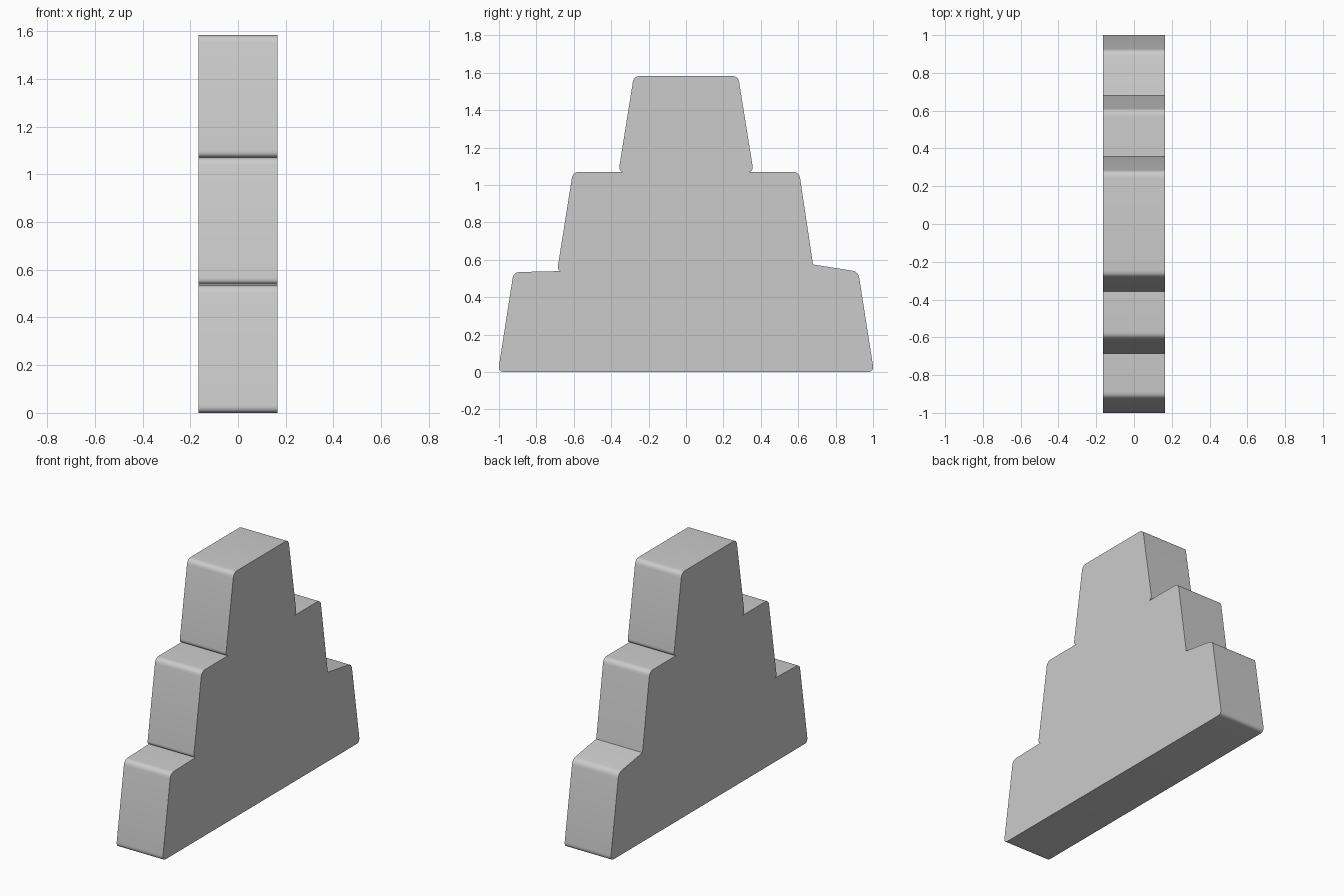
import bpy, bmesh, math
from mathutils import Vector

if "Cube" in bpy.data.objects:
    bpy.data.objects.remove(bpy.data.objects["Cube"])

HALF_WIDTH = 0.165

# Half profile as (y, z, corner rounding), bottom to top
lower = [(1.005, 0, 0.035), (0.921, 0.537, 0.034)]
upper = [(0.605, 1.07, 0.034), (0.325, 1.07, 0), (0.361, 1.07, 0.032),
         (0.279, 1.583, 0.034)]
step_back = [(0.679, 0.575, 0)]                     # sloped step, no undercut
step_front = [(0.66, 0.54, 0), (0.689, 0.54, 0.028)]  # flat step with undercut

back = lower + step_back + upper
front = [(-y, z, r) for y, z, r in lower[:1] + [(0.922, 0.534, 0.034)] + step_front + upper]
corners = back + front[::-1]


def rounded(points, steps=6):
    """Replace each rounded corner with a short smooth curve."""
    out = []
    for i, (y, z, r) in enumerate(points):
        p = Vector((y, z))
        if r == 0:
            out.append(p)
            continue
        a, b = Vector(points[i - 1][:2]) - p, Vector(points[(i + 1) % len(points)][:2]) - p
        a = p + a.normalized() * min(r, a.length * 0.95)
        b = p + b.normalized() * min(r, b.length * 0.95)
        for k in range(steps + 1):
            t = k / steps
            out.append(a * (1 - t) ** 2 + p * 2 * t * (1 - t) + b * t * t)
    return out


# Stepped slab: profile face extruded across the width
bm = bmesh.new()
face = bm.faces.new([bm.verts.new((-HALF_WIDTH, p.x, p.y)) for p in rounded(corners)])
ext = bmesh.ops.extrude_face_region(bm, geom=[face], use_keep_orig=True)
moved = [g for g in ext["geom"] if isinstance(g, bmesh.types.BMVert)]
bmesh.ops.translate(bm, verts=moved, vec=(2 * HALF_WIDTH, 0, 0))
bmesh.ops.recalc_face_normals(bm, faces=bm.faces)
mesh = bpy.data.meshes.new("stepped_slab")
bm.to_mesh(mesh)
bm.free()

slab = bpy.data.objects.new("stepped_slab", mesh)
bpy.context.collection.objects.link(slab)
bpy.context.view_layer.objects.active = slab
slab.select_set(True)
bpy.ops.object.shade_smooth_by_angle(angle=math.radians(35))
